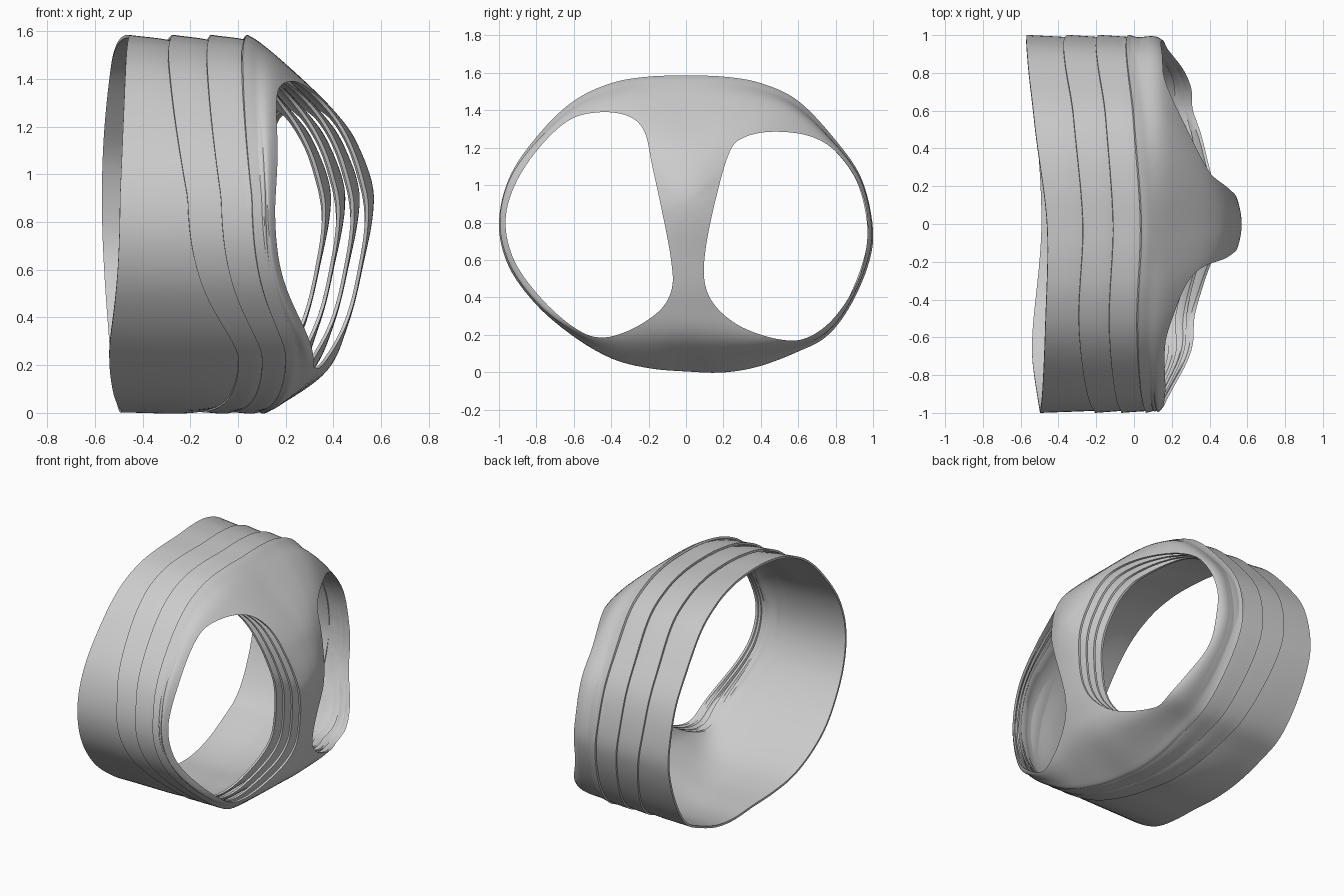
import bpy, bmesh, math

if "Cube" in bpy.data.objects:
    bpy.data.objects.remove(bpy.data.objects["Cube"])

CZ = 0.9          # height of the dome centre
N_S = 44          # samples from back edge to centre


def cr(p0, p1, p2, p3, u):
    """Catmull-Rom interpolation of tuples."""
    return tuple(0.5 * (2 * b + (c - a) * u + (2 * a - 5 * b + 4 * c - d) * u * u
                        + (3 * b - a - 3 * c + d) * u ** 3)
                 for a, b, c, d in zip(p0, p1, p2, p3))


def closed_spline(pts, per):
    n = len(pts)
    return [cr(pts[i - 1], pts[i], pts[(i + 1) % n], pts[(i + 2) % n], k / per)
            for i in range(n) for k in range(per)]


def around(vals, a):
    """Smooth periodic lookup of values given every 45 degrees."""
    f = (a / (math.pi / 4)) % 8
    i = int(f)
    u = f - i
    if i == 4:                      # edges stay upright, then sweep forward low down
        u = u ** 1.7
    g = [(v,) for v in vals]
    return cr(g[i - 1], g[i % 8], g[(i + 1) % 8], g[(i + 2) % 8], u)[0]


# Outline of the band seen along x (y, z)
outline = closed_spline([
    (1.0, .76), (.94, 1.03), (.8, 1.24), (.6, 1.45), (.4, 1.545), (.2, 1.58),
    (0, 1.585), (-.2, 1.58), (-.4, 1.545), (-.6, 1.45), (-.78, 1.28), (-.94, 1.05),
    (-1.0, .8), (-.95, .57), (-.8, .36), (-.6, .19), (-.4, .075), (-.2, .025),
    (0, .008), (.2, .002), (.4, .035), (.6, .11), (.75, .19), (.87, .34), (.97, .56)], 6)

# The two openings beside the central strut (y, z)
holes = [
    [(-.965, .8), (-.915, 1.0), (-.785, 1.2), (-.62, 1.35), (-.45, 1.39), (-.3, 1.365),
     (-.22, 1.28), (-.18, 1.1), (-.12, .82), (-.08, .6), (-.075, .45), (-.14, .33),
     (-.3, .225), (-.46, .185), (-.6, .24), (-.77, .39), (-.915, .59)],
    [(.972, .78), (.925, 1.0), (.8, 1.18), (.65, 1.265), (.45, 1.285), (.3, 1.25),
     (.23, 1.17), (.16, .93), (.105, .66), (.1, .48), (.16, .35), (.3, .24),
     (.5, .175), (.65, .185), (.8, .3), (.93, .52)]]

# Back edge x of every nested layer, each 45 degrees from +y over the top
back = [
    [-.04, .0, .04, .02, .06, .2, .10, .06],
    [-.2, -.15, -.11, -.13, -.07, .1, .0, -.08],
    [-.37, -.32, -.27, -.29, -.21, .0, -.12, -.22],
    [-.57, -.53, -.46, -.47, -.495, -.54, -.49, -.53]]


def profile(i, a):
    """(x, radius factor) control points of layer i at angle a."""
    s = math.sin(a)
    wt, wb = max(s, 0) ** 2, max(-s, 0) ** 2
    ws = 1 - wt - wb
    wd = (2 * max(-s, 0) * abs(math.cos(a))) ** 4    # lower diagonals bulge forward

    def mix(t, sd, b):
        return tuple(wt * p + ws * q + wb * r for p, q, r in zip(t, sd, b))
    b = around(back[i], a)
    step = .05 if i == 0 else around(back[i - 1], a) - b + .02
    drop = mix((.045,), (.013,), (.012,))[0]
    d, e = .06 * i, .02 * i
    x2, q2 = mix((.2 - d, .82), (.15 - e, .972 - .003 * i), (.37 - d, .81))
    x2 = max(x2 + .06 * wd, b + step + .03)
    return [(b, 1.0), (b + step, 1 - drop), (x2, q2 + .05 * wd),
            mix((.4 - d, .54), (.33 - d, .7), (.46 - d, .6)),
            mix((.505 - d, .32), (.5 - d, .26), (.52 - d, .34)),
            (.57 - d, 0.0)]


def add_mesh(name, verts, faces):
    me = bpy.data.meshes.new(name)
    me.from_pydata(verts, [], faces)
    bm = bmesh.new()
    bm.from_mesh(me)
    bmesh.ops.recalc_face_normals(bm, faces=bm.faces)
    bm.to_mesh(me)
    bm.free()
    ob = bpy.data.objects.new(name, me)
    bpy.context.collection.objects.link(ob)
    return ob


# Cutters for the openings
cutters = []
for k, h in enumerate(holes):
    p = closed_spline(h, 6)
    n = len(p)
    vs = [(x, y, z) for x in (0.0, 1.0) for y, z in p]
    fs = [(j, (j + 1) % n, n + (j + 1) % n, n + j) for j in range(n)]
    fs += [tuple(range(n)), tuple(range(n, 2 * n))]
    c = add_mesh("opening_cutter_%d" % k, vs, fs)
    c.hide_render = True
    cutters.append(c)

# Four nested overlapping layers, each a domed band with a central strut
n = len(outline)
for i in range(4):
    verts, faces = [], []
    for y, z in outline:
        c = profile(i, math.atan2(z - CZ, y))
        first = (2 * c[0][0] - c[1][0], 2 * c[0][1] - c[1][1])
        c = [first] + c + [(c[-2][0], -c[-2][1])]
        for k in range(N_S):
            f = k / N_S * 5
            j = int(f)
            x, q = cr(c[j], c[j + 1], c[j + 2], c[j + 3], f - j)
            verts.append((x, y * q, CZ + (z - CZ) * q))
    verts.append((.57 - .06 * i, 0, CZ))
    for a in range(n):
        b = (a + 1) % n
        for k in range(N_S - 1):
            faces.append((a * N_S + k, a * N_S + k + 1, b * N_S + k + 1, b * N_S + k))
        faces.append((a * N_S + N_S - 1, n * N_S, b * N_S + N_S - 1))
    ob = add_mesh("band_layer_%d" % (i + 1), verts, faces)
    sol = ob.modifiers.new("thickness", 'SOLIDIFY')
    sol.thickness = .014
    sol.offset = -1
    for cut in cutters:
        m = ob.modifiers.new("opening", 'BOOLEAN')
        m.operation = 'DIFFERENCE'
        m.solver = 'EXACT'
        m.object = cut
    bpy.ops.object.select_all(action='DESELECT')
    bpy.context.view_layer.objects.active = ob
    ob.select_set(True)
    for m in list(ob.modifiers):
        bpy.ops.object.modifier_apply(modifier=m.name)
    bpy.ops.object.shade_smooth_by_angle(angle=math.radians(40))

for c in cutters:
    bpy.data.objects.remove(c, do_unlink=True)
